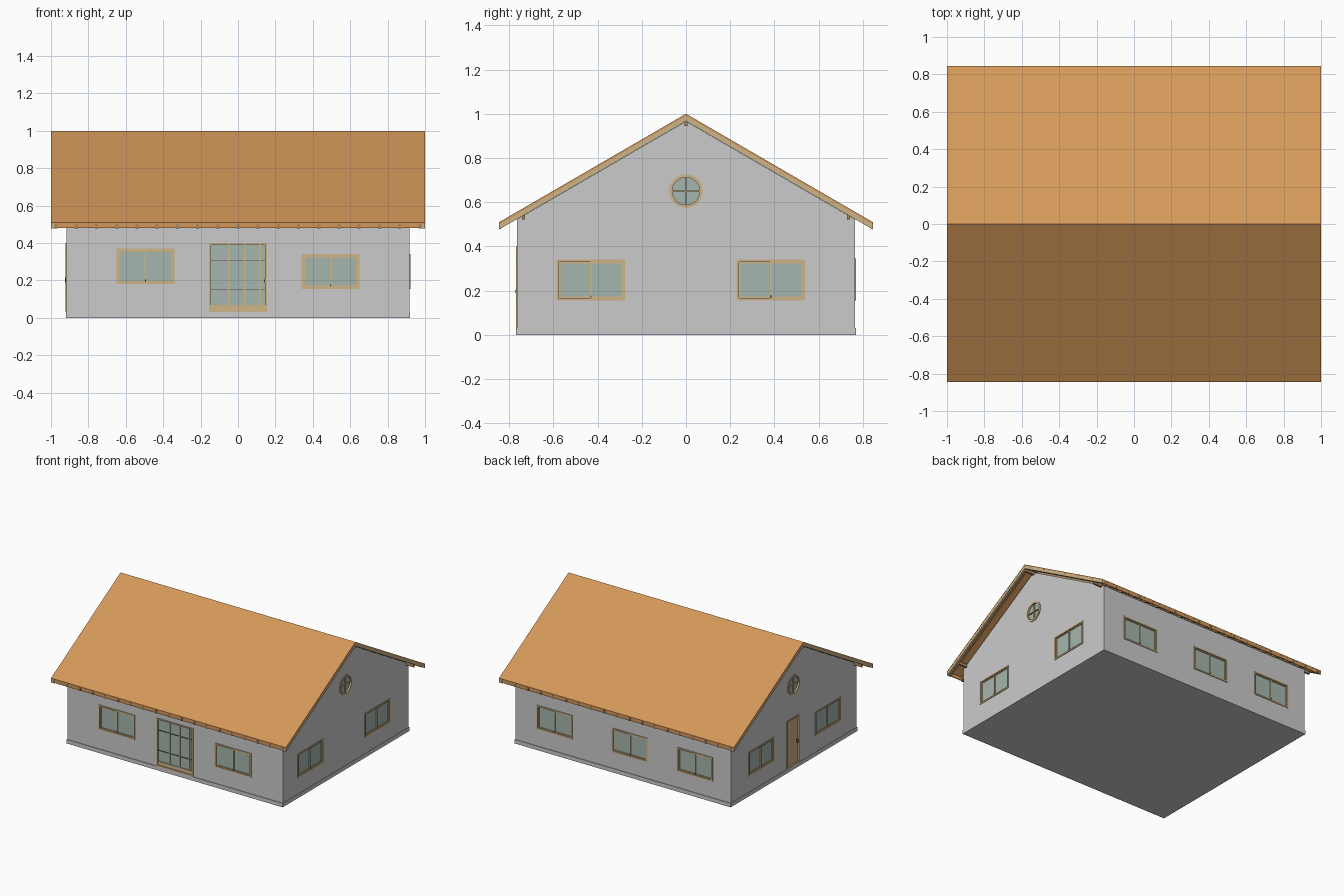
import bpy, bmesh, math
from mathutils import Matrix

if "Cube" in bpy.data.objects:
    bpy.data.objects.remove(bpy.data.objects["Cube"])

WX, WY, SLOPE = 0.917, 0.765, 0.58


def mat(name, r, g, b):
    m = bpy.data.materials.new(name)
    m.diffuse_color = (r, g, b, 1)
    m.use_nodes = True
    m.node_tree.nodes["Principled BSDF"].inputs["Base Color"].default_value = m.diffuse_color
    return m


ROOF = mat("roof_orange", 0.66, 0.31, 0.10)
WOOD = mat("pale_wood", 0.62, 0.46, 0.25)
BEAM = mat("beam_wood", 0.40, 0.24, 0.11)
GLASS = mat("glass", 0.38, 0.47, 0.43)
DARK = mat("dark_metal", 0.08, 0.07, 0.06)


def finish(name, bm, material=None, matrix=None):
    bmesh.ops.recalc_face_normals(bm, faces=bm.faces)
    me = bpy.data.meshes.new(name)
    bm.to_mesh(me)
    bm.free()
    ob = bpy.data.objects.new(name, me)
    bpy.context.collection.objects.link(ob)
    if material:
        me.materials.append(material)
    if matrix:
        ob.matrix_world = matrix
    return ob


def boxes(name, items, material=None, matrix=None):
    bm = bmesh.new()
    for x0, x1, y0, y1, z0, z1 in items:
        m = (Matrix.Translation(((x0 + x1) / 2, (y0 + y1) / 2, (z0 + z1) / 2))
             @ Matrix.Diagonal((x1 - x0, y1 - y0, z1 - z0, 1)))
        bmesh.ops.create_cube(bm, size=1, matrix=m)
    return finish(name, bm, material, matrix)


def prisms(name, profile, spans, material=None):
    """Extrude a y-z profile along x over each span."""
    bm = bmesh.new()
    for x0, x1 in spans:
        f = bm.faces.new([bm.verts.new((x0, y, z)) for y, z in profile])
        r = bmesh.ops.extrude_face_region(bm, geom=[f])
        bmesh.ops.translate(bm, vec=(x1 - x0, 0, 0),
                            verts=[v for v in r["geom"] if isinstance(v, bmesh.types.BMVert)])
    return finish(name, bm, material)


def cut(ob, cutter):
    mod = ob.modifiers.new("cut", "BOOLEAN")
    mod.operation, mod.solver, mod.object = "DIFFERENCE", "EXACT", cutter
    bpy.context.view_layer.objects.active = ob
    bpy.ops.object.modifier_apply(modifier=mod.name)
    bpy.data.objects.remove(cutter)


# Wall frames: local x runs along the wall, local -y points outwards
def side(angle, dist):
    return Matrix.Rotation(math.radians(angle), 4, "Z") @ Matrix.Translation((0, -dist, 0))


SIDES = {"front": side(0, WY), "right": side(90, WX), "back": side(180, WY), "left": side(-90, WX)}

WINDOWS = [("front", -0.65, -0.34, 0.18, 0.37), ("front", 0.34, 0.65, 0.155, 0.34),
           ("right", -0.585, -0.275, 0.155, 0.34), ("right", 0.228, 0.538, 0.155, 0.34),
           ("left", -0.55, -0.24, 0.155, 0.34), ("left", 0.26, 0.57, 0.155, 0.34),
           ("back", -0.735, -0.43, 0.16, 0.345), ("back", -0.095, 0.21, 0.155, 0.34),
           ("back", 0.46, 0.765, 0.155, 0.34)]
DOORS = [("front", -0.155, 0.155, 0.03, 0.40), ("left", -0.085, 0.065, 0.03, 0.40)]

# Foundation and hollow walls with openings
boxes("foundation", [(-0.92, 0.92, -0.77, 0.77, 0, 0.03)])
walls = boxes("walls", [(-WX, WX, -WY, WY, 0.03, 0.45)])
cut(walls, boxes("cutter", [(-WX + .05, WX - .05, -WY + .05, WY - .05, 0.02, 0.5)]))
for s, a, b, z0, z1 in WINDOWS + DOORS:
    cut(walls, boxes("cutter", [(a + .004, b - .004, -0.03, 0.08, z0 + .004, z1 - .004)],
                     None, SIDES[s]))

# Gable end walls with round openings, and the low eave walls between them
under = 0.966
low = under - SLOPE * WY
gables = prisms("gable_walls", [(-WY, .45), (WY, .45), (WY, low), (0, under), (-WY, low)],
                [(-WX, -WX + .05), (WX - .05, WX)])
bm = bmesh.new()
bmesh.ops.create_cone(bm, cap_ends=True, segments=32, radius1=.07, radius2=.07, depth=3,
                      matrix=Matrix.Translation((0, 0, 0.65)) @ Matrix.Rotation(math.pi / 2, 4, "Y"))
cut(gables, finish("cutter", bm))
boxes("eave_walls", [(-WX + .05, WX - .05, s * WY - (.05 if s > 0 else 0),
                      s * WY + (0 if s > 0 else .05), .45, low - .001) for s in (-1, 1)])


def border(a, b, z0, z1, t, y0, y1):
    return [(a, b, y0, y1, z0, z0 + t), (a, b, y0, y1, z1 - t, z1),
            (a, a + t, y0, y1, z0 + t, z1 - t), (b - t, b, y0, y1, z0 + t, z1 - t)]


# Two-sash windows
for i, (s, a, b, z0, z1) in enumerate(WINDOWS):
    m, c = SIDES[s], (a + b) / 2
    boxes(f"window_frame_{i}", border(a, b, z0, z1, .011, -.005, .03)
          + border(a + .011, c + .004, z0 + .011, z1 - .011, .007, .003, .015)
          + border(c - .004, b - .011, z0 + .011, z1 - .011, .007, .001, .013), WOOD, m)
    boxes(f"window_glass_{i}", [(a + .01, b - .01, .007, .010, z0 + .01, z1 - .01)], GLASS, m)
    boxes(f"window_latch_{i}", [(c - .003, c + .003, -.003, .002, z0 + .012, z0 + .024)], DARK, m)

# Glazed front door with thin bars
m = SIDES["front"]
boxes("front_door_frame", border(-.155, .155, .03, .40, .010, -.005, .03)
      + [(-.145, .145, .002, .016, .04, .068)]
      + [(x - .004, x + .004, .003, .016, .068, .39) for x in (-.05, .035, .118)], WOOD, m)
boxes("front_door_glass", [(-.146, .146, .008, .012, .06, .392)], GLASS, m)
boxes("front_door_bars", [(-.145, .145, .004, .009, z - .0025, z + .0025) for z in (.15, .305)]
      + [(.139, .145, -.006, .004, .19, .205)], DARK, m)

# Solid side door
m = SIDES["left"]
boxes("side_door_frame", border(-.085, .065, .03, .40, .010, -.005, .03), WOOD, m)
boxes("side_door_panel", [(-.076, .056, .006, .02, .04, .39)], WOOD, m)
boxes("side_door_handle", [(.040, .048, -.008, .006, .19, .215)], DARK, m)

# Round gable windows
for s in ("right", "left"):
    m = SIDES[s] @ Matrix.Translation((0, 0, 0.65))
    bm = bmesh.new()
    ring = [bm.verts.new((r, y, 0)) for r, y in ((.062, -.005), (.076, -.005), (.076, .02), (.062, .02))]
    edges = [bm.edges.new((ring[i], ring[(i + 1) % 4])) for i in range(4)]
    bmesh.ops.spin(bm, geom=ring + edges, cent=(0, 0, 0), axis=(0, 1, 0),
                   angle=2 * math.pi, steps=32)
    bmesh.ops.remove_doubles(bm, verts=bm.verts, dist=1e-4)
    finish(f"round_window_ring_{s}", bm, WOOD, m)
    boxes(f"round_window_cross_{s}", [(-.063, .063, 0, .009, -.003, .003),
                                      (-.003, .003, 0, .009, -.063, .063)], WOOD, m)
    bm = bmesh.new()
    bmesh.ops.create_cone(bm, cap_ends=True, segments=32, radius1=.066, radius2=.066, depth=.004,
                          matrix=Matrix.Translation((0, .01, 0)) @ Matrix.Rotation(math.pi / 2, 4, "X"))
    finish(f"round_window_glass_{s}", bm, GLASS, m)


# Roof deck and rafters: chevron profiles following the slope
def chevron(top, bottom, ye):
    e = SLOPE * ye
    return [(-ye, top - e), (0, top), (ye, top - e), (ye, bottom - e), (0, bottom), (-ye, bottom - e)]


prisms("roof_deck", chevron(1.0, 0.99, 0.845), [(-1, 1)], ROOF)
boxes("eave_boards", [(-.985, .985, s * .8405 - .003, s * .8405 + .003, .479, .508)
                      for s in (-1, 1)], ROOF)
xs = [k * .108 for k in range(-8, 9)] + [-.974, .974]
prisms("rafters", chevron(0.991, 0.968, 0.846),
       [(x - .008, x + .008) for x in xs], BEAM)
prisms("gable_trim", chevron(0.9945, 0.967, 0.8455), [(-.9995, -.985), (.985, .9995)], WOOD)

# Long beams carrying the rafters past the gables
boxes("roof_beams", [(-.985, .985, y - .007, y + .007, z - .024, z)
                     for y, z in ((0, .969), (-.735, .546), (.735, .546))], BEAM)
